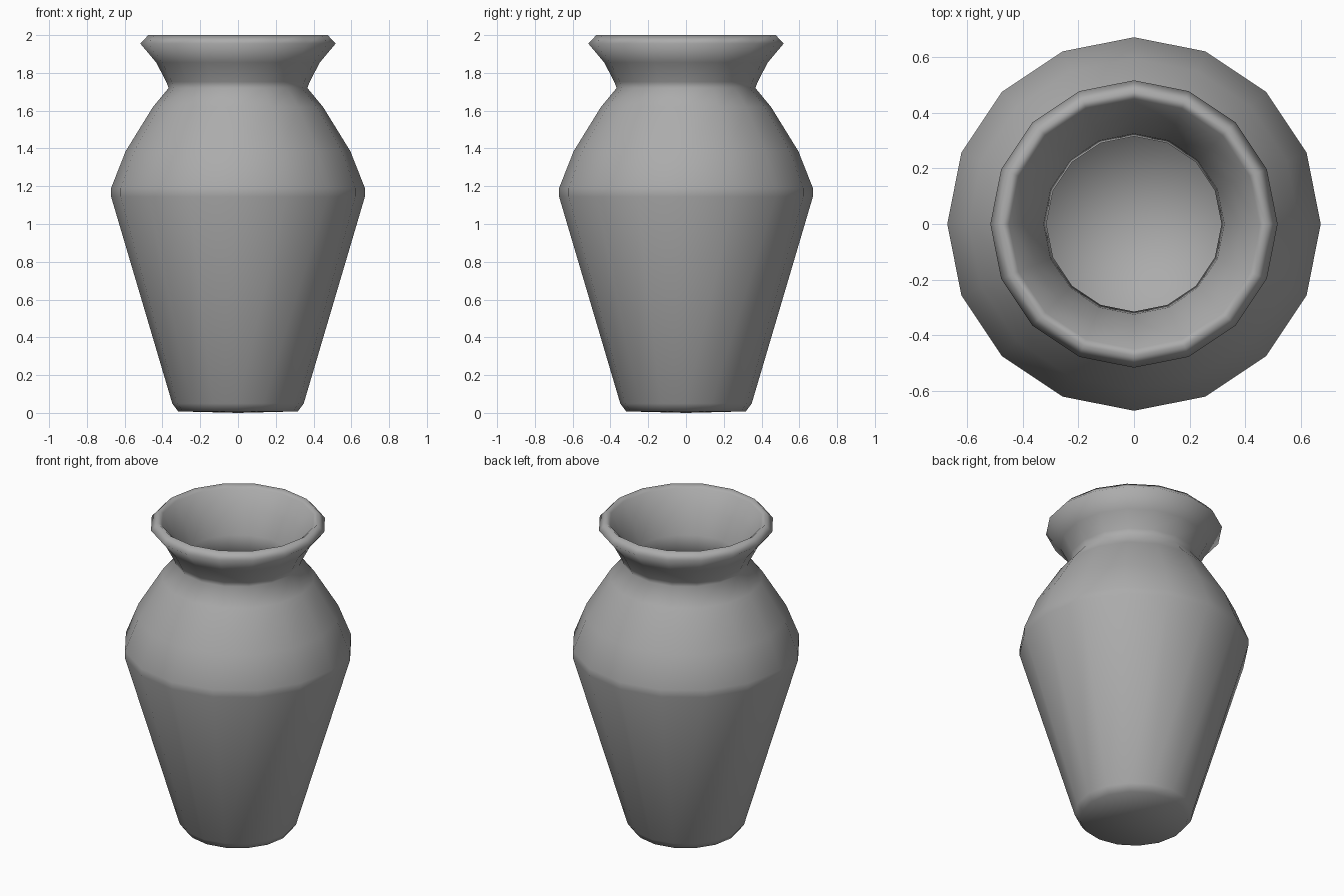
import bpy, bmesh, math

if "Cube" in bpy.data.objects:
    bpy.data.objects.remove(bpy.data.objects["Cube"])

SIDES = 16

# (radius, height): underside, outer wall, rounded lip, then inner wall to the floor
profile = [
    (0, 0.0), (0.317, 0.008), (0.348, 0.05),
    (0.672, 1.145), (0.672, 1.19), (0.595, 1.385), (0.45, 1.62),
    (0.367, 1.72), (0.38, 1.753), (0.433, 1.855), (0.517, 1.955),
    (0.475, 2.0), (0.45, 1.98),
    (0.385, 1.865), (0.325, 1.735), (0.315, 1.63), (0.41, 1.55),
    (0.55, 1.365), (0.63, 1.17),
    (0.32, 0.06), (0, 0.03),
]

# Lathe the profile into a closed vase wall
bm = bmesh.new()
verts = [bm.verts.new((r, 0, z)) for r, z in profile]
edges = [bm.edges.new(pair) for pair in zip(verts, verts[1:])]
bmesh.ops.spin(bm, geom=verts + edges, cent=(0, 0, 0), axis=(0, 0, 1),
               angle=math.tau, steps=SIDES)
bmesh.ops.remove_doubles(bm, verts=bm.verts, dist=0.0005)
bmesh.ops.recalc_face_normals(bm, faces=bm.faces)

mesh = bpy.data.meshes.new("vase")
bm.to_mesh(mesh)
bm.free()
vase = bpy.data.objects.new("vase", mesh)
bpy.context.collection.objects.link(vase)

# Dark grey clay, soft shading over the low-poly form
clay = bpy.data.materials.new("dark_clay")
clay.diffuse_color = (0.41, 0.41, 0.41, 1)
clay.use_nodes = True
clay.node_tree.nodes["Principled BSDF"].inputs["Base Color"].default_value = clay.diffuse_color
mesh.materials.append(clay)
mesh.shade_smooth()
